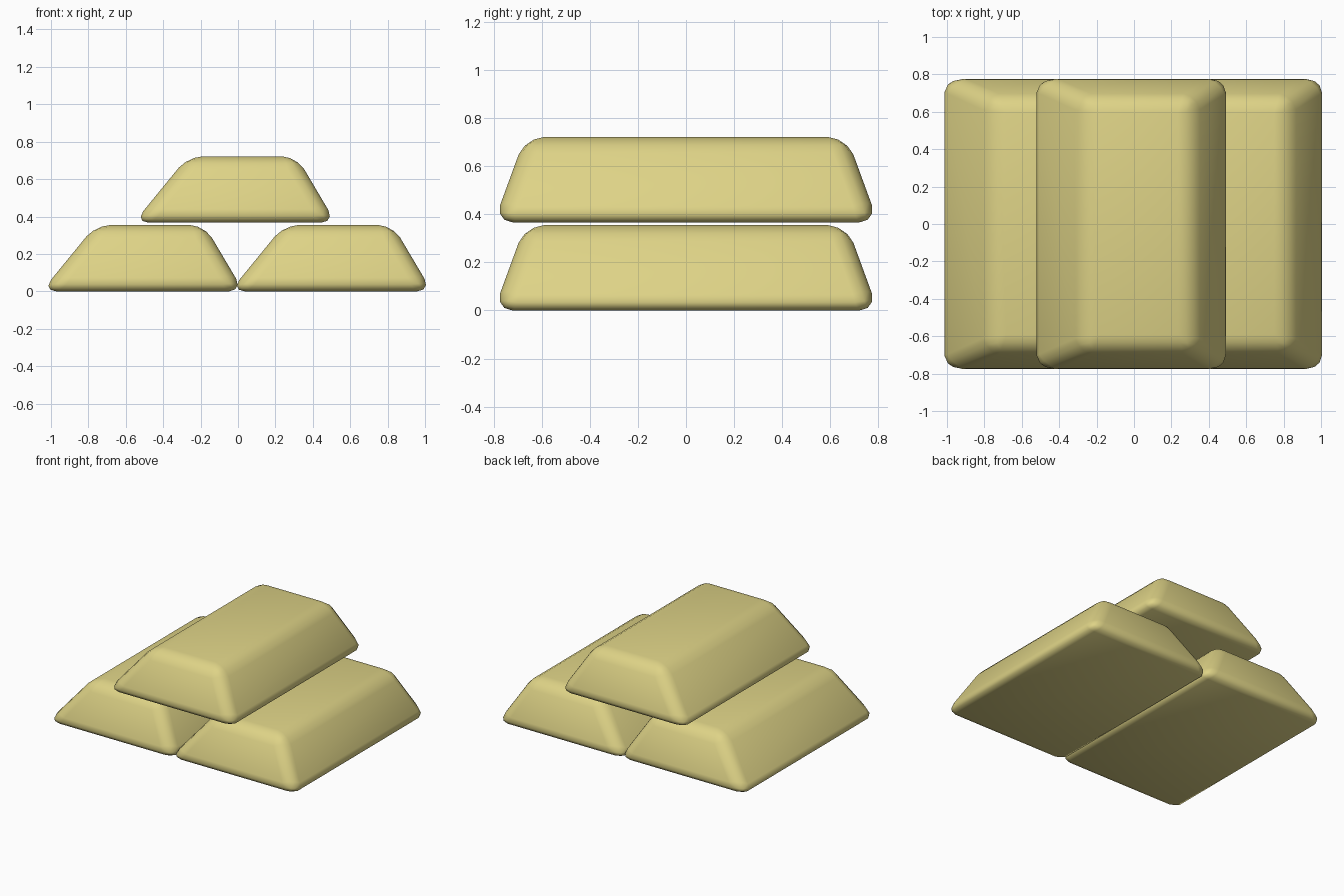
import bpy, bmesh

if "Cube" in bpy.data.objects:
    bpy.data.objects.remove(bpy.data.objects["Cube"])

gold = bpy.data.materials.new("pale gold")
gold.diffuse_color = (0.73, 0.65, 0.24, 1)
gold.use_nodes = True
gold.node_tree.nodes["Principled BSDF"].inputs["Base Color"].default_value = gold.diffuse_color

# Sharp bar outline before rounding: (x left, x right, half length, height)
BASE = (-1.05, 0.03, 0.80, 0.0)
TOP = (-0.76, -0.18, 0.67, 0.355)


def bar(name, dx, dz):
    bm = bmesh.new()
    rings = []
    for x0, x1, y, z in (BASE, TOP):
        rings.append([bm.verts.new(p) for p in
                      ((x0, -y, z), (x1, -y, z), (x1, y, z), (x0, y, z))])
    low, high = rings
    bm.faces.new(low[::-1])
    bm.faces.new(high)
    for i in range(4):
        j = (i + 1) % 4
        bm.faces.new((low[i], low[j], high[j], high[i]))
    # round every edge of the ingot
    bmesh.ops.bevel(bm, geom=bm.edges[:], offset=0.078, offset_type='OFFSET',
                    segments=3, profile=0.5, affect='EDGES')
    bmesh.ops.recalc_face_normals(bm, faces=bm.faces[:])
    for f in bm.faces:
        f.smooth = True
    me = bpy.data.meshes.new(name)
    bm.to_mesh(me)
    bm.free()
    me.materials.append(gold)
    ob = bpy.data.objects.new(name, me)
    ob.location = (dx, 0, dz)
    bpy.context.collection.objects.link(ob)


# two bars side by side, one resting across the gap
bar("left_bar", 0, 0)
bar("right_bar", 1.007, 0)
bar("top_bar", 0.493, 0.367)
